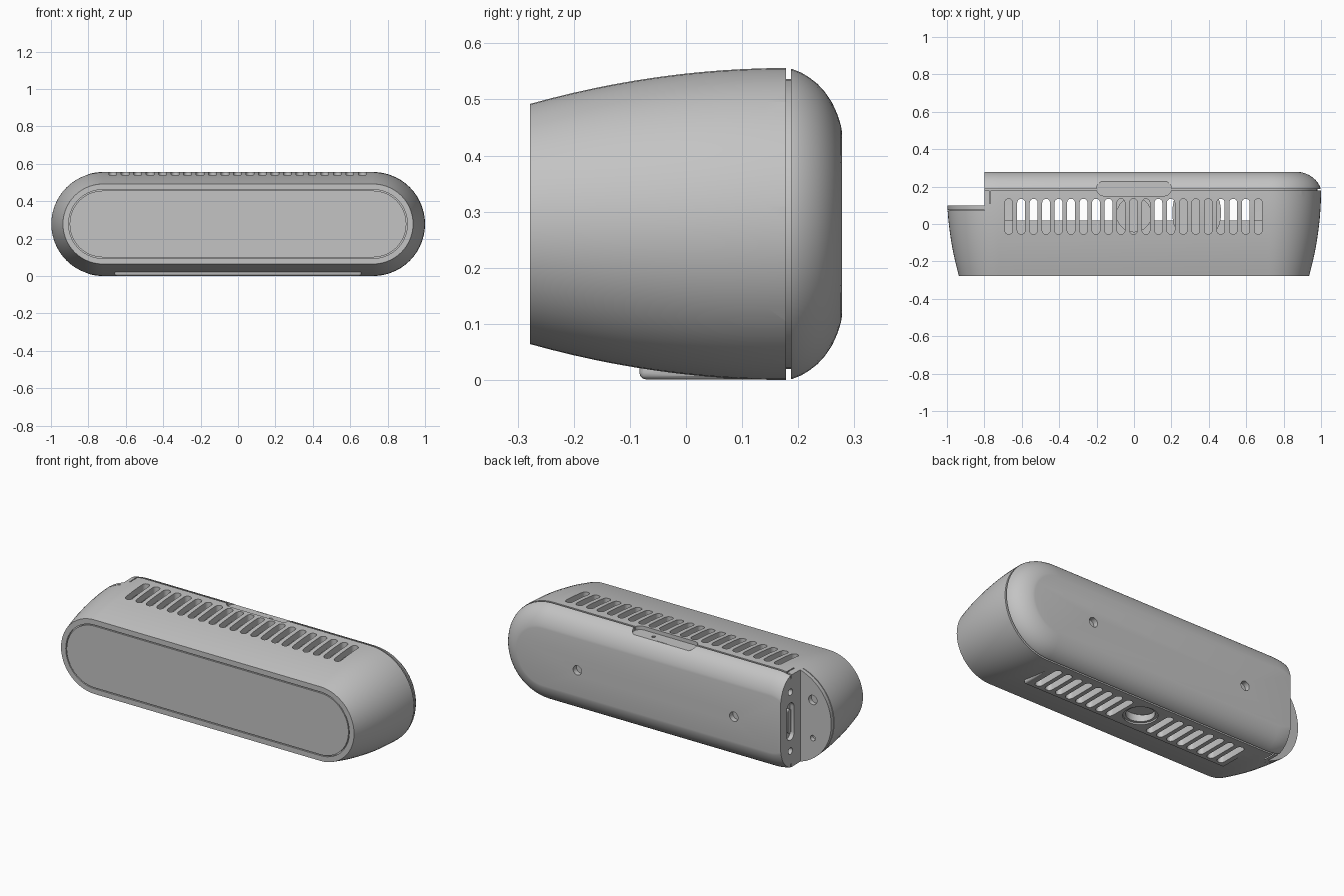
import bpy, bmesh, math
from mathutils import Vector

if "Cube" in bpy.data.objects:
    bpy.data.objects.remove(bpy.data.objects["Cube"], do_unlink=True)

grey = bpy.data.materials.new("plain grey")
grey.use_nodes = True
grey.diffuse_color = (0.55, 0.55, 0.55, 1)
grey.node_tree.nodes["Principled BSDF"].inputs["Base Color"].default_value = (0.55, 0.55, 0.55, 1)

X, Y, Z = Vector((1, 0, 0)), Vector((0, 1, 0)), Vector((0, 0, 1))
MID, HALF = 0.278, 0.722


def stadium(half, r, n):
    pts = []
    for side in (1, -1):
        for k in range(n + 1 if half else n):
            a = math.pi * (k / n - 0.5)
            pts.append((side * (half + r * math.cos(a)), side * r * math.sin(a)))
    return pts


def skin(bm, loops, closed=False):
    rings = [[bm.verts.new(p) for p in loop] for loop in loops]
    n = len(rings[0])
    pairs = list(zip(rings, rings[1:]))
    if closed:
        pairs.append((rings[-1], rings[0]))
    else:
        bm.faces.new(rings[0])
        bm.faces.new(rings[-1])
    for a, b in pairs:
        for i in range(n):
            j = (i + 1) % n
            bm.faces.new((a[i], a[j], b[j], b[i]))


def loft(bm, profile, closed=False):
    skin(bm, [[(u, y, MID + v) for u, v in stadium(HALF, r, 28)] for y, r in profile], closed)


def pill(bm, centre, half, r, depth, long=Y, across=X, axis=Z):
    c = Vector(centre)
    skin(bm, [[c + long * u + across * v + axis * w for u, v in stadium(half, r, 10)]
              for w in (-depth / 2, depth / 2)])


def box(bm, lo, hi):
    skin(bm, [[(lo[0], lo[1], z), (hi[0], lo[1], z), (hi[0], hi[1], z), (lo[0], hi[1], z)]
              for z in (lo[2], hi[2])])


def finish(bm, name):
    bmesh.ops.recalc_face_normals(bm, faces=bm.faces)
    me = bpy.data.meshes.new(name)
    bm.to_mesh(me)
    bm.free()
    ob = bpy.data.objects.new(name, me)
    bpy.context.collection.objects.link(ob)
    me.materials.append(grey)
    return ob


def make(name, *steps):
    bm = bmesh.new()
    for fn, *args in steps:
        fn(bm, *args)
    return finish(bm, name)


def select(ob):
    bpy.ops.object.select_all(action='DESELECT')
    ob.select_set(True)
    bpy.context.view_layer.objects.active = ob


def combine(ob, tool, op='DIFFERENCE'):
    select(ob)
    mod = ob.modifiers.new("cut", 'BOOLEAN')
    mod.operation, mod.solver, mod.object = op, 'EXACT', tool
    bpy.ops.object.modifier_apply(modifier=mod.name)
    bpy.data.objects.remove(tool, do_unlink=True)


def radius(y):
    return 0.278 - 0.064 * ((0.18 - y) / 0.458) ** 2


# Outer housing, bulging back from the front face to a rounded rear cap
front = [-0.278 + 0.458 * i / 12 for i in range(13)]
cap = [(0.19, 0.276), (0.205, 0.27), (0.22, 0.261), (0.234, 0.25), (0.247, 0.236),
       (0.26, 0.217), (0.27, 0.195), (0.276, 0.176), (0.278, 0.164)]
body = make("housing", (loft, [(y, radius(y)) for y in front] + cap))

# Flat foot under the housing
foot = make("foot", (box, (-0.66, -0.083, 0.001), (0.66, 0.178, 0.05)))
select(foot)
bev = foot.modifiers.new("round", 'BEVEL')
bev.width, bev.segments = 0.012, 3
bpy.ops.object.modifier_apply(modifier=bev.name)
combine(body, foot, 'UNION')

# Hollow inside, leaving a wall around the cut corner
hollow = make("hollow", (loft, [(y, radius(y) - 0.038) for y in (-0.25, -0.15, -0.05, 0.05, 0.15)]
                         + [(0.24, 0.17)]))
combine(hollow, make("corner_wall", (box, (-1.2, 0.06, -0.2), (-0.75, 0.5, 0.8))))
combine(body, hollow)

# Missing rear corner
combine(body, make("corner", (box, (-1.2, 0.1, -0.2), (-0.8, 0.5, 0.8))))

# Seam around the rear cap, its short forward legs, and the front panel groove
combine(body, make("seam", (loft, [(0.178, 0.3), (0.187, 0.3), (0.187, 0.258), (0.178, 0.258)], True)))
combine(body, make("seam_legs", (box, (-0.772, 0.11, 0.537), (-0.766, 0.18, 0.6)),
                   (box, (-0.772, 0.11, -0.1), (-0.766, 0.18, 0.019))))
combine(body, make("panel_groove", (loft, [(-0.3, 0.184), (-0.268, 0.184),
                                           (-0.268, 0.178), (-0.3, 0.178)], True)))
side = make("side_groove", (loft, [(0.071, 0.3), (0.076, 0.3), (0.076, 0.265), (0.071, 0.265)], True))
combine(side, make("side_limit", (box, (-1.2, 0, -0.2), (-0.8, 0.2, 0.8))), 'INTERSECT')
combine(body, side)

# Rows of vents: full row above, two groups below
vents = [-0.67 + 0.0667 * i for i in range(21)]
combine(body, make("top_vents", *[(pill, (x, 0.04, 0.54), 0.074, 0.021, 0.14) for x in vents]))
combine(body, make("foot_vents", *[(pill, (x, 0.04, 0.02), 0.074, 0.021, 0.14)
                                   for x in vents[1:9] + vents[12:20]]))

# Mount opening under the centre, and the button recess on top
combine(body, make("mount_hole", (pill, (0, 0.05, 0.02), 0, 0.075, 0.14)))
combine(body, make("mount_rim", (pill, (0, 0.05, 0), 0, 0.09, 0.02)))
combine(body, make("button_recess", (pill, (0, 0.19, 0.56), 0.16, 0.04, 0.052, X, Y)))
combine(body, make("button_dot", (pill, (0.075, 0.188, 0.534), 0, 0.011, 0.014),
                   (box, (-0.03, 0.222, 0.53), (0.03, 0.225, 0.54))))

# Screw holes on the back and corner faces, port on the side of the corner
combine(body, make("rear_holes", *[(pill, (x, 0.278, 0.26), 0, 0.027, 0.06, X, Z, Y)
                                   for x in (-0.5, 0.5)]))
combine(body, make("corner_holes", (pill, (-0.88, 0.1, 0.39), 0, 0.027, 0.05, X, Z, Y),
                   (pill, (-0.88, 0.1, 0.17), 0, 0.016, 0.05, X, Z, Y)))
combine(body, make("port_holes", (pill, (-0.8, 0.19, MID), 0.075, 0.033, 0.05, Z, Y, X),
                   *[(pill, (-0.8, 0.19, MID + s * 0.17), 0, 0.019, 0.05, Z, Y, X)
                     for s in (1, -1)]))

# Parts inside the housing
parts = [body,
         make("port_socket", (pill, (-0.785, 0.19, MID), 0.055, 0.014, 0.02, Z, Y, X)),
         make("inner_shelf", (box, (-0.7, -0.24, 0.07), (0.7, 0.02, 0.12))),
         make("inner_module", (pill, (0.335, 0.06, 0.25), 0.02, 0.13, 0.2)),
         make("mount_socket", (pill, (0, 0.05, 0.14), 0, 0.095, 0.17))]

for ob in parts:
    select(ob)
    bpy.ops.object.shade_smooth_by_angle(angle=math.radians(30))
